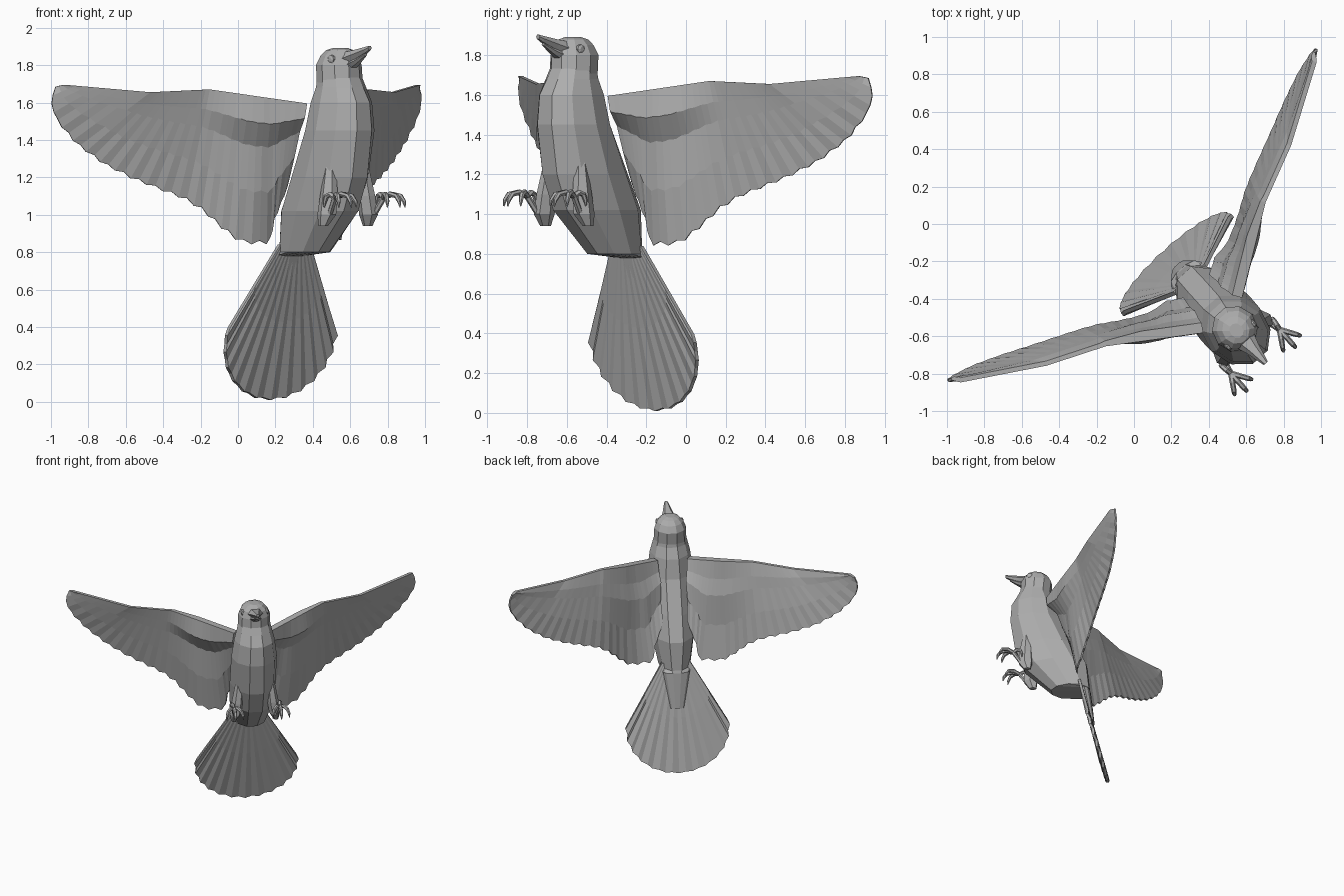
import bpy, bmesh
from math import sin, cos, radians, pi
from mathutils import Vector

cube = bpy.data.objects.get("Cube")
if cube:
    bpy.data.objects.remove(cube)

grey = bpy.data.materials.new("plain_grey")
grey.use_nodes = True
grey.diffuse_color = (0.42, 0.42, 0.42, 1)
grey.node_tree.nodes["Principled BSDF"].inputs["Base Color"].default_value = grey.diffuse_color

HEADING = radians(-48)
ORIGIN = (0.019, 0.017, 0)


# Local axes: x forward, y to the bird's left, z up
def build(name, lofts, mirror=False):
    """Skin each list of closed rings and turn the object to its heading."""
    bm = bmesh.new()
    for rings in lofts:
        rows = [[bm.verts.new(p) for p in ring] for ring in rings]
        n = len(rows[0])
        for a, b in zip(rows, rows[1:]):
            for i in range(n):
                j = (i + 1) % n
                bm.faces.new((a[i], a[j], b[j], b[i]))
        bm.faces.new(rows[0])
        bm.faces.new(rows[-1])
    bmesh.ops.recalc_face_normals(bm, faces=bm.faces)
    mesh = bpy.data.meshes.new(name)
    bm.to_mesh(mesh)
    bm.free()
    mesh.materials.append(grey)
    obj = bpy.data.objects.new(name, mesh)
    obj.rotation_euler.z = HEADING
    obj.location = ORIGIN
    bpy.context.collection.objects.link(obj)
    if mirror:
        mod = obj.modifiers.new("mirror", "MIRROR")
        mod.use_axis = (False, True, False)


def flat_ring(z, front, back, half, y=0, n=10):
    """Horizontal oval between a front and a back point."""
    mid, a = (front + back) / 2, (front - back) / 2 * 1.03
    angles = [(k + 0.5) * 2 * pi / n for k in range(n)]
    return [(mid + a * cos(t), y + half * 1.02 * sin(t), z) for t in angles]


def upright_ring(x, z, half, height, n=6):
    """Oval facing forward."""
    return [(x, half * cos(k * 2 * pi / n), z + height * sin(k * 2 * pi / n)) for k in range(n)]


def tube(points, radii, n=6):
    """Rings along a path."""
    pts = [Vector(p) for p in points]
    rings = []
    for i, p in enumerate(pts):
        way = pts[min(i + 1, len(pts) - 1)] - pts[max(i - 1, 0)]
        q = way.to_track_quat("Z", "Y")
        rings.append([p + q @ Vector((radii[i] * cos(k * 2 * pi / n), radii[i] * sin(k * 2 * pi / n), 0))
                      for k in range(n)])
    return rings


def sample(points, knots, s):
    """Point at s on a polyline."""
    for i in range(len(points) - 1):
        if s <= knots[i + 1] or i == len(points) - 2:
            f = (s - knots[i]) / (knots[i + 1] - knots[i])
            return Vector(points[i]).lerp(Vector(points[i + 1]), f)


def arc_knots(points):
    total = [0]
    for a, b in zip(points, points[1:]):
        total.append(total[-1] + (Vector(b) - Vector(a)).length)
    return [t / total[-1] for t in total]


# Body, running down into the rump above the tail
body = [(1.74, 0.90, 0.67, 0.115), (1.68, 0.93, 0.66, 0.13), (1.6, 0.975, 0.62, 0.15),
        (1.45, 0.985, 0.585, 0.17), (1.2, 0.95, 0.46, 0.172), (1.02, 0.88, 0.37, 0.165),
        (0.8, 0.66, 0.35, 0.12), (0.78, 0.42, 0.345, 0.1), (0.5, 0.345, 0.315, 0.05)]
build("body", [[flat_ring(*r) for r in body]])

# Head
head = [(1.7, 0.905, 0.665, 0.122), (1.8, 0.9, 0.655, 0.118), (1.85, 0.885, 0.68, 0.098),
        (1.88, 0.86, 0.71, 0.07), (1.892, 0.83, 0.75, 0.035)]
build("head", [[flat_ring(*r) for r in head]])

# Beak, slightly open
build("upper_beak", [[upright_ring(*r) for r in (
    (0.85, 1.83, 0.065, 0.045), (0.92, 1.855, 0.04, 0.03),
    (1.0, 1.882, 0.021, 0.018), (1.025, 1.892, 0.014, 0.013))]])
build("lower_beak", [[upright_ring(*r) for r in (
    (0.85, 1.785, 0.06, 0.032), (0.93, 1.822, 0.03, 0.018), (0.99, 1.855, 0.012, 0.008))]])

# Eyes
eye = [[(0.82 + r * cos(k * pi / 4), y, 1.83 + r * sin(k * pi / 4)) for k in range(8)]
       for y, r in ((0.07, 0.026), (0.098, 0.024), (0.105, 0.012))]
build("eyes", [eye], True)

# Wings: a thick arm at the leading edge, thin pleated feathers behind
lead = [(0.68, 0.14, 1.595), (0.385, 0.575, 1.67), (0.25, 0.88, 1.655), (0.01, 1.28, 1.695)]
lead_knots = [0, 0.45, 0.8, 1]
trail = [(0.48, 0.10, 1.15), (0.445, 0.165, 0.97), (0.43, 0.18, 0.855), (0.425, 0.27, 0.85),
         (0.385, 0.36, 0.86), (0.34, 0.44, 0.93), (0.28, 0.535, 1.03), (0.235, 0.625, 1.09),
         (0.125, 0.875, 1.19), (0.055, 1.03, 1.27), (-0.005, 1.18, 1.38), (-0.035, 1.29, 1.5),
         (-0.04, 1.335, 1.6), (-0.03, 1.31, 1.685)]
trail_knots = arc_knots(trail)
facing = Vector((0.84, 0.54, 0))
# chord fraction, forward bulge, thickness, extra thickness at the arm
chord = [(0, 0, 0.025, 0.03), (0.18, 0.035, 0.03, 0.055), (0.34, -0.02, 0.026, 0.015),
         (0.65, 0, 0.024, 0), (1, 0, 0.014, 0)]
FEATHERS = 20
wing = []
for i in range(2 * FEATHERS + 1):
    s = i / (2 * FEATHERS)
    a, b = sample(lead, lead_knots, s), sample(trail, trail_knots, s)
    arm = max(0, min(1, (0.48 - s) / 0.2))
    tip = 1 if i % 2 else -1
    b = a.lerp(b, 1 + 0.014 * tip)
    front, rear = [], []
    for f, bulge, thick, extra in chord:
        pleat = 0.005 * tip * max(0, f - 0.4)
        p = a.lerp(b, f) + facing * (bulge * arm + pleat)
        front.append(p)
        rear.append(p - facing * (thick + extra * arm))
    wing.append(front + rear[::-1])
build("wings", [wing], True)

# Tail fan, its middle bowed backward
TAIL_FEATHERS = 13
tail = []
for i in range(2 * TAIL_FEATHERS + 1):
    t = i / TAIL_FEATHERS - 1
    ang = radians(100 * t)
    tip = 1 if i % 2 else -1
    size = 1 + 0.018 * tip
    root = Vector((0, 0.11 * t, 0.84))
    rim = Vector((0, 0.39 * size * sin(ang), 0.34 - 0.325 * size * cos(ang)))
    front, rear = [], []
    for f in (0, 0.5, 1):
        p = root.lerp(rim, f)
        p.x = 0.26 + 0.205 * p.z + (0.005 * tip - 0.008 - 0.022 * max(0, cos(ang))) * f
        front.append(p)
        rear.append(p - Vector((0.022, 0, 0)))
    tail.append(front + rear[::-1])
build("tail", [tail])

# Feathered thighs
thigh = [(1.27, 0.87, 0.81, 0.03, 0.115), (1.1, 0.9, 0.795, 0.042, 0.135),
         (1.0, 0.905, 0.79, 0.042, 0.15), (0.94, 0.86, 0.8, 0.02, 0.16)]
build("thighs", [[flat_ring(*r, n=6) for r in thigh]], True)

# Shanks and feet with curled toes
ankle = Vector((0.94, 0.175, 1.09))
parts = [tube([(0.84, 0.155, 0.97), (0.88, 0.16, 1.0), ankle], [0.018, 0.015, 0.016])]
for angle, reach in ((-32, 1), (0, 1.1), (32, 1), (170, 0.6)):
    way = Vector((cos(radians(angle)), sin(radians(angle)), 0)) * reach
    path = [ankle + way * d + Vector((0, 0, h))
            for d, h in ((0, 0), (0.05, 0.02), (0.095, 0.01), (0.115, -0.02), (0.12, -0.05))]
    parts.append(tube(path, [0.015, 0.015, 0.014, 0.011, 0.003]))
build("legs_and_feet", parts, True)
